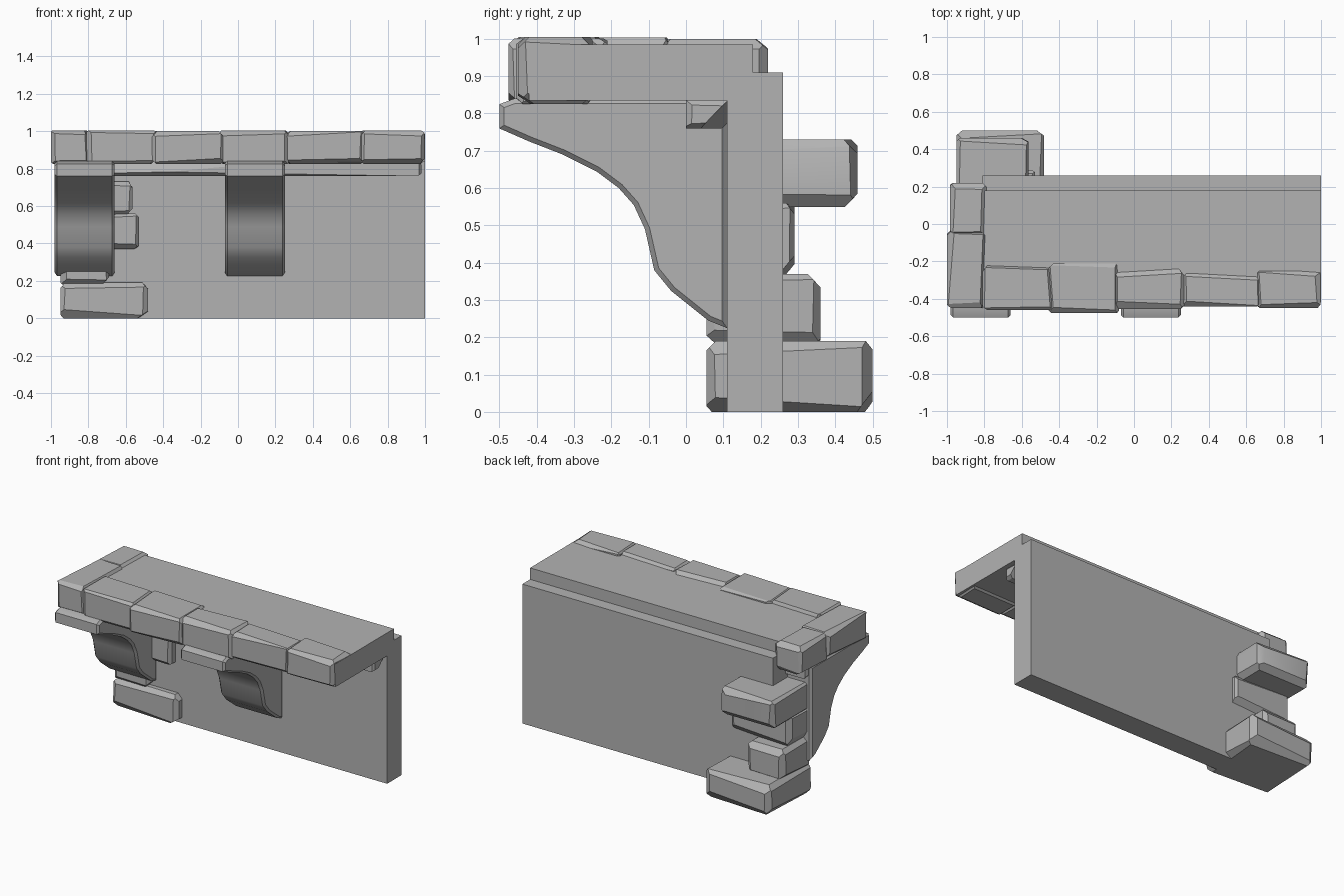
import bpy, bmesh, random
from math import radians
from mathutils import Vector

cube = bpy.data.objects.get("Cube")
if cube:
    bpy.data.objects.remove(cube, do_unlink=True)

GREY = (0.45, 0.45, 0.45, 1)
mat = bpy.data.materials.new("stone grey")
mat.use_nodes = True
mat.diffuse_color = GREY
bsdf = next(n for n in mat.node_tree.nodes if n.type == 'BSDF_PRINCIPLED')
bsdf.inputs["Base Color"].default_value = GREY
bsdf.inputs["Roughness"].default_value = 0.8


def finish(name, bm, smooth=None):
    bmesh.ops.recalc_face_normals(bm, faces=bm.faces[:])
    me = bpy.data.meshes.new(name)
    bm.to_mesh(me)
    bm.free()
    me.materials.append(mat)
    ob = bpy.data.objects.new(name, me)
    bpy.context.scene.collection.objects.link(ob)
    if smooth:
        bpy.ops.object.select_all(action='DESELECT')
        ob.select_set(True)
        bpy.context.view_layer.objects.active = ob
        bpy.ops.object.shade_smooth_by_angle(angle=radians(smooth))
    return ob


def box_mesh(xs, ys, zs):
    bm = bmesh.new()
    bmesh.ops.create_cube(bm, size=1)
    for v in bm.verts:
        v.co = Vector([r[0] if c < 0 else r[1] for c, r in zip(v.co, (xs, ys, zs))])
    return bm


def stone(name, xs, ys, zs, seed, depth=0.016):
    """Hewn block: every edge of a box is chipped by a slightly tilted plane."""
    rnd = random.Random(seed)
    bm = box_mesh(xs, ys, zs)
    ranges = (xs, ys, zs)
    for axis in range(3):
        a, b = (axis + 1) % 3, (axis + 2) % 3
        for sa in (0, 1):
            for sb in (0, 1):
                point, normal = Vector(), Vector()
                point[axis] = sum(ranges[axis]) / 2
                point[a], point[b] = ranges[a][sa], ranges[b][sb]
                normal[a] = (sa * 2 - 1) * rnd.uniform(0.6, 1.2)
                normal[b] = (sb * 2 - 1) * rnd.uniform(0.6, 1.2)
                normal[axis] = rnd.uniform(-0.06, 0.06)
                normal.normalize()
                point -= normal * depth * rnd.uniform(0.5, 1.4)
                geom = bm.verts[:] + bm.edges[:] + bm.faces[:]
                bmesh.ops.bisect_plane(bm, geom=geom, dist=1e-5, plane_co=point,
                                       plane_no=normal, clear_outer=True)
                rim = [e for e in bm.edges if e.is_boundary]
                bmesh.ops.holes_fill(bm, edges=rim, sides=0)
    return finish(name, bm, 30)


def bracket(name, x0, x1):
    """Curved corbel: side profile extruded across x with softened rims."""
    profile = [(0.11, 0.84), (-0.46, 0.84), (-0.5, 0.825), (-0.5, 0.76),
               (-0.42, 0.725), (-0.33, 0.69), (-0.24, 0.645), (-0.18, 0.6),
               (-0.14, 0.555), (-0.11, 0.49), (-0.085, 0.38), (-0.04, 0.325),
               (0.01, 0.285), (0.06, 0.245), (0.11, 0.225)]
    bm = bmesh.new()
    face = bm.faces.new([bm.verts.new((x0, y, z)) for y, z in profile])
    grown = bmesh.ops.extrude_face_region(bm, geom=[face])["geom"]
    for v in grown:
        if isinstance(v, bmesh.types.BMVert):
            v.co.x = x1
    bmesh.ops.recalc_face_normals(bm, faces=bm.faces[:])
    rims = [e for e in bm.edges if abs(e.verts[0].co.x - e.verts[1].co.x) < 1e-4]
    bmesh.ops.bevel(bm, geom=rims, offset=0.013, segments=1, affect='EDGES')
    return finish(name, bm, 35)


# Wall and floor slab
finish("wall", box_mesh((-0.81, 1), (0.11, 0.26), (0, 0.91)))
finish("floor_slab", box_mesh((-0.81, 1), (-0.42, 0.18), (0.835, 0.985)))

# Ledge under the slab along the wall
stone("wall_ledge", (-0.96, 0.98), (0, 0.13), (0.76, 0.845), 3, 0.012)

# Brackets
bracket("left_end_bracket", -0.98, -0.66)
bracket("middle_bracket", -0.07, 0.25)

# Edging stones along the front: x start, x end, front y, back y
front = [(-0.81, -0.44, -0.46, -0.22), (-0.46, -0.08, -0.475, -0.21),
         (-0.1, 0.27, -0.455, -0.24), (0.25, 0.68, -0.44, -0.265),
         (0.66, 0.998, -0.45, -0.25)]
for i, (x0, x1, y0, y1) in enumerate(front):
    stone(f"front_edge_stone_{i + 1}", (x0, x1), (y0, y1),
          (0.825, 1.005 - 0.004 * (i % 2)), 10 + i)

# Edging stones along the side
stone("side_edge_stone_front", (-1, -0.79), (-0.45, -0.04), (0.825, 1.003), 21)
stone("side_edge_stone_back", (-0.985, -0.785), (-0.06, 0.22), (0.82, 1.0), 22)

# Corner stones, bottom to top: x end, back y, z start, z end
corner = [(-0.48, 0.5, 0, 0.19), (-0.69, 0.36, 0.18, 0.37),
          (-0.53, 0.29, 0.37, 0.56), (-0.565, 0.46, 0.55, 0.73)]
for i, (x1, y1, z0, z1) in enumerate(corner):
    stone(f"corner_stone_{i + 1}", (-0.95, x1), (0.055, y1), (z0, z1), 30 + i, 0.018)
